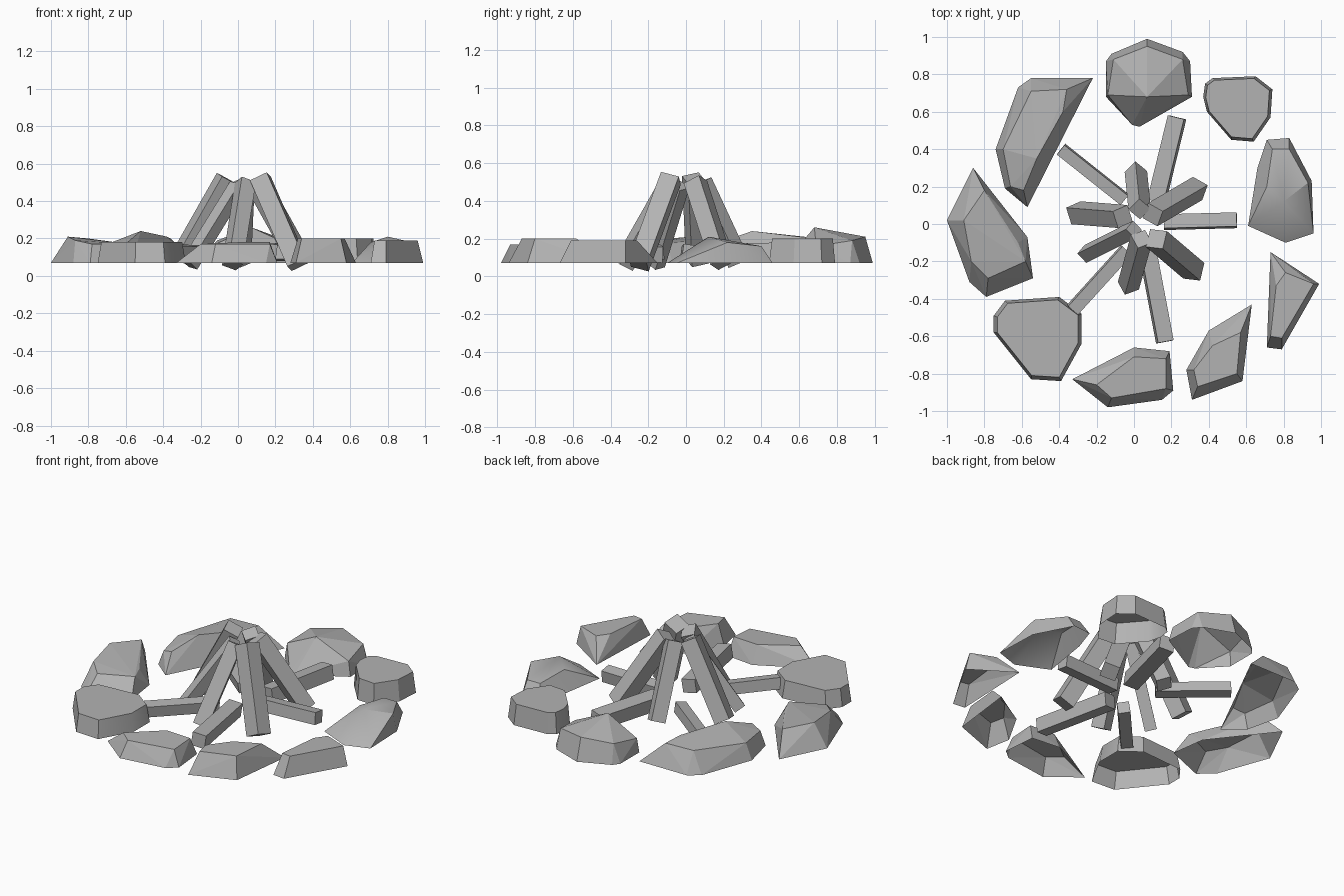
import bpy
import bmesh
import math
from mathutils import Vector, Quaternion

# Remove the default object only
default_cube = bpy.data.objects.get("Cube")
if default_cube:
    bpy.data.objects.remove(default_cube, do_unlink=True)

# One plain grey for wood and stone
grey = bpy.data.materials.new("plain_grey")
grey.use_nodes = True
grey_colour = (.45, .45, .45, 1)
grey.diffuse_color = grey_colour
for node in grey.node_tree.nodes:
    if node.type == 'BSDF_PRINCIPLED':
        node.inputs["Base Color"].default_value = grey_colour

GROUND = .07  # open lower rim of the stones


def make_object(name, mesh_builder):
    """Turn a bmesh into a linked object with the shared material."""
    mesh = bpy.data.meshes.new(name)
    mesh_builder.to_mesh(mesh)
    mesh_builder.free()
    mesh.materials.append(grey)
    result = bpy.data.objects.new(name, mesh)
    bpy.context.collection.objects.link(result)
    return result


def smooth_by_angle(target, degrees):
    bpy.ops.object.select_all(action='DESELECT')
    target.select_set(True)
    bpy.context.view_layer.objects.active = target
    bpy.ops.object.shade_smooth_by_angle(angle=math.radians(degrees))


def stone(name, rim, crown, height, smooth=False):
    """Faceted shell: rim on the ground, crown points (x, y, optional z) above."""
    builder = bmesh.new()
    for x, y in rim:
        builder.verts.new((x, y, GROUND))
    for point in crown:
        z = point[2] if len(point) > 2 else height
        builder.verts.new((point[0], point[1], z))
    bmesh.ops.convex_hull(builder, input=builder.verts[:])
    # The stones are hollow underneath
    underside = [face for face in builder.faces
                 if all(abs(vert.co.z - GROUND) < .001 for vert in face.verts)]
    bmesh.ops.delete(builder, geom=underside, context='FACES')
    loose = [vert for vert in builder.verts if not vert.link_faces]
    bmesh.ops.delete(builder, geom=loose, context='VERTS')
    bmesh.ops.dissolve_limit(builder, angle_limit=math.radians(3),
                             verts=builder.verts[:], edges=builder.edges[:])
    result = make_object(name, builder)
    if smooth:
        smooth_by_angle(result, 30)
    return result


def inset(rim, factor):
    """Shrink an outline towards its middle to get a matching crown."""
    middle = sum((Vector(point) for point in rim), Vector((0, 0))) / len(rim)
    return [tuple(middle.lerp(Vector(point), factor)) for point in rim]


def log(name, foot, head, width, roll=0):
    """Square beam between two points, turned about its own length."""
    foot, head = Vector(foot), Vector(head)
    axis = head - foot
    turn = axis.to_track_quat('Z', 'Y') @ Quaternion((0, 0, 1), math.radians(roll))
    builder = bmesh.new()
    bmesh.ops.create_cube(builder, size=1)
    for vert in builder.verts:
        size = Vector((width, width, axis.length))
        vert.co = (foot + head) / 2 + turn @ (vert.co * size)
    return make_object(name, builder)


# Ring of stones, anticlockwise from the back
stone("back_stone",
      [(-.15, .87), (-.12, .91), (.07, .99), (.26, .92), (.3, .87),
       (.31, .68), (.03, .52), (-.01, .53), (-.15, .68)],
      [(.07, .68, .26), (.07, .95, .21), (.26, .88), (.29, .69, .16),
       (-.11, .88), (-.14, .69, .16)], .19)

stone("back_right_edge_stone",
      [(-.55, .78), (-.22, .78), (-.57, .09), (-.69, .19), (-.74, .4), (-.62, .73)],
      [(-.52, .35, .24), (-.36, .72), (-.55, .71), (-.7, .4, .17),
       (-.66, .2, .16), (-.38, .6, .21), (-.59, .18, .18)], .2)

stone("side_stone",
      [(-.86, .3), (-.57, -.07), (-.54, -.29), (-.79, -.39), (-.88, -.31), (-1, .02)],
      [(-.91, .02, .21), (-.8, .18, .2), (-.62, -.1),
       (-.58, -.2), (-.78, -.29), (-.87, -.2, .19)], .17)

front_rim = [(-.75, -.49), (-.69, -.41), (-.4, -.39), (-.28, -.48),
             (-.28, -.64), (-.39, -.84), (-.55, -.83), (-.75, -.58)]
stone("front_round_stone", front_rim, inset(front_rim, .92), .18, smooth=True)

stone("front_stone",
      [(-.33, -.83), (0, -.66), (.19, -.68), (.21, -.89), (.15, -.94), (-.14, -.98)],
      [(-.2, -.86), (0, -.71, .18), (.17, -.72, .18), (.17, -.88), (-.12, -.93)], .17)

stone("front_narrow_stone",
      [(.63, -.43), (.58, -.84), (.31, -.94), (.28, -.78), (.4, -.57)],
      [(.57, -.58), (.55, -.8), (.34, -.87), (.32, -.78), (.42, -.65)], .2)

stone("front_pointed_stone",
      [(.73, -.15), (.99, -.32), (.79, -.67), (.71, -.66), (.72, -.37)],
      [(.76, -.33), (.81, -.26), (.96, -.32), (.79, -.61), (.73, -.6)], .19)

stone("side_sloping_stone",
      [(.71, .45), (.83, .46), (.95, .23), (.96, -.05), (.81, -.1), (.61, -.01), (.66, .3)],
      [(.74, .4, .16), (.83, .4, .16), (.93, .22), (.71, .2), (.8, .12, .21)],
      .18, smooth=True)

back_rim = [(.37, .68), (.38, .75), (.42, .78), (.65, .79), (.74, .72),
            (.73, .57), (.64, .44), (.52, .45), (.39, .6)]
stone("back_round_stone", back_rim, inset(back_rim, .92), .2, smooth=True)

# Upright logs leaning together in a cone
log("leaning_log_back", (.01, .28, .07), (.03, .08, .5), .085, roll=42)
log("leaning_log_back_left", (.34, .19, .07), (.1, .05, .5), .095, roll=35)
log("leaning_log_front_left", (.32, -.25, .06), (.12, -.08, .52), .1, roll=30)
log("leaning_log_front", (-.03, -.33, .06), (.04, -.08, .5), .085, roll=40)
log("leaning_log_front_right", (-.26, -.16, .06), (0, -.03, .48), .07, roll=20)
log("leaning_log_right", (-.31, .06, .08), (-.06, .04, .52), .095, roll=25)

# Kindling lying between the cone and the stones
for name, outer, inner, width in [
        ("lying_log_back", (.23, .57), (.12, .12), .09),
        ("lying_log_back_right", (-.39, .4), (-.05, .13), .065),
        ("lying_log_left", (.55, .02), (.16, .01), .075),
        ("lying_log_front", (.165, -.63), (.07, -.13), .085),
        ("lying_log_front_right", (-.33, -.46), (-.04, -.14), .07)]:
    log(name, (*outer, .13), (*inner, .12), width, roll=8)
